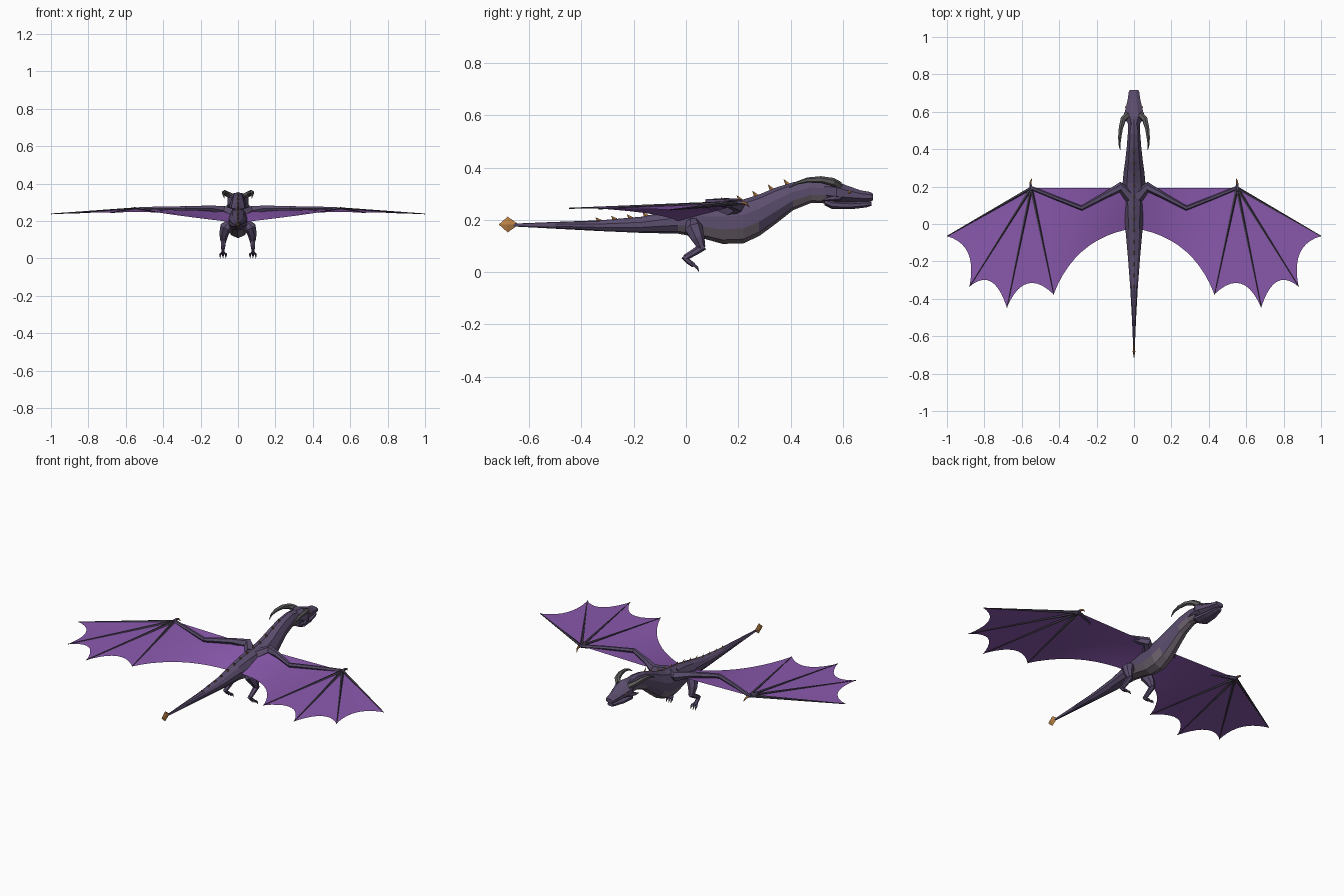
import bpy
import bmesh
from math import cos, sin, pi
from mathutils import Vector

cube = bpy.data.objects.get("Cube")
if cube:
    bpy.data.objects.remove(cube)


def material(name, r, g, b):
    m = bpy.data.materials.new(name)
    m.use_nodes = True
    m.diffuse_color = (r, g, b, 1)
    m.node_tree.nodes["Principled BSDF"].inputs["Base Color"].default_value = (r, g, b, 1)
    return m


HIDE = material("purple_hide", 0.105, 0.075, 0.155)
BELLY = material("grey_belly", 0.17, 0.135, 0.17)
BONE = material("dark_wing_bone", 0.055, 0.045, 0.07)
MEMBRANE = material("violet_membrane", 0.255, 0.10, 0.42)
HORN = material("grey_horn", 0.115, 0.108, 0.11)
AMBER = material("amber", 0.50, 0.22, 0.06)
X, Z = Vector((1, 0, 0)), Vector((0, 0, 1))


def finish(name, bm, mats):
    mesh = bpy.data.meshes.new(name)
    bm.to_mesh(mesh)
    bm.free()
    for m in mats:
        mesh.materials.append(m)
    ob = bpy.data.objects.new(name, mesh)
    bpy.context.collection.objects.link(ob)


def loft(name, rings, sides, mats, ref=X, upright=False, rule=None, turn=0.0):
    """Skin rings of (centre, radius along ref, other radius)."""
    bm = bmesh.new()
    centres = [Vector(r[0]) for r in rings]
    loops = []
    for i, (_, ra, rb) in enumerate(rings):
        a, b = centres[max(i - 1, 0)], centres[min(i + 1, len(rings) - 1)]
        t = Vector((0, 1, 0)) if upright else (b - a).normalized()
        side = (ref - t * ref.dot(t)).normalized()
        up = side.cross(t)
        angles = [pi / 2 + turn + 2 * pi * k / sides for k in range(sides)]
        loops.append([bm.verts.new(centres[i] + side * ra * cos(q) + up * rb * sin(q)) for q in angles])
    for p, q in zip(loops, loops[1:]):
        for k in range(sides):
            n = (k + 1) % sides
            bm.faces.new((p[k], p[n], q[n], q[k]))
    bm.faces.new(loops[0])
    bm.faces.new(loops[-1])
    bmesh.ops.recalc_face_normals(bm, faces=bm.faces)
    if rule:
        for f in bm.faces:
            f.material_index = rule(f)
    finish(name, bm, mats)


def tube(name, path, radii, sides, mat, s=1, ref=X):
    """Round tapering limb, mirrored when s is -1."""
    loft(name, [((x * s, y, z), r, r) for (x, y, z), r in zip(path, radii)], sides, [mat], ref)


def bezier(a, b, c, n):
    a, b, c = Vector(a), Vector(b), Vector(c)
    return [a * (1 - t) ** 2 + b * 2 * t * (1 - t) + c * t * t for t in (i / n for i in range(n + 1))]


# Body from tail to neck: y, top, bottom, half width
profile = [
    (-0.67, 0.185, 0.175, 0.004), (-0.50, 0.192, 0.166, 0.012),
    (-0.33, 0.198, 0.157, 0.022), (-0.17, 0.212, 0.150, 0.035),
    (-0.03, 0.240, 0.147, 0.048), (0.06, 0.258, 0.130, 0.054),
    (0.14, 0.268, 0.108, 0.060), (0.22, 0.278, 0.110, 0.064),
    (0.28, 0.297, 0.138, 0.058), (0.34, 0.322, 0.182, 0.049),
    (0.41, 0.344, 0.237, 0.041), (0.48, 0.355, 0.265, 0.035),
    (0.56, 0.350, 0.262, 0.032),
]


def belly_rule(f):
    return int(f.normal.z < -0.45 and f.calc_center_median().y > 0)


loft("body", [((0, y, (t + b) / 2), w, (t - b) / 2) for y, t, b, w in profile],
     10, [HIDE, BELLY], upright=True, rule=belly_rule)

# Head and jaw
skull = [(0.53, 0.352, 0.272, 0.030), (0.575, 0.350, 0.263, 0.058), (0.61, 0.334, 0.266, 0.048),
         (0.67, 0.313, 0.269, 0.034), (0.705, 0.307, 0.270, 0.029), (0.716, 0.299, 0.274, 0.023)]
jaw = [(0.53, 0.285, 0.255, 0.028), (0.56, 0.275, 0.240, 0.044), (0.63, 0.270, 0.240, 0.036),
       (0.69, 0.272, 0.247, 0.025), (0.709, 0.271, 0.253, 0.018)]
for name, rows in (("head", skull), ("jaw", jaw)):
    loft(name, [((0, y, (t + b) / 2), w * 1.05, (t - b) / 2 * 1.05) for y, t, b, w in rows],
         8, [HIDE], upright=True, turn=pi / 8)


def ridge(y):
    """Height of the back at y."""
    for (y0, t0, _, _), (y1, t1, _, _) in zip(profile, profile[1:]):
        if y0 <= y <= y1:
            return t0 + (t1 - t0) * (y - y0) / (y1 - y0)


# Spikes along the back, leaning to the tail
for i in range(13):
    y = -0.33 + i * 0.06
    h = 0.011 + 0.006 * max(0, min(1, (y + 0.3) / 0.5))
    z = ridge(y)
    loft(f"back_spike_{i + 1}", [((0, y, z - 0.005), 0.005, 0.010),
                                 ((0, y - 0.016, z + h), 0.0006, 0.0006)], 4, [AMBER])

# Flat diamond on the tail tip
loft("tail_blade", [((0, -0.715, 0.182), 0.001, 0.001), ((0, -0.682, 0.182), 0.007, 0.030),
                    ((0, -0.645, 0.182), 0.003, 0.004)], 4, [AMBER], upright=True)

# Wing landmarks on the +x side
wrist = (0.55, 0.193, 0.264)
tips = [(1.0, -0.065, 0.238), (0.88, -0.335, 0.242), (0.68, -0.447, 0.244), (0.43, -0.376, 0.246)]
bends = [(0.835, -0.11, 0.243), (0.75, -0.225, 0.248), (0.585, -0.225, 0.250)]
STEPS = 10


def membrane(name, s):
    root = (0.03, 0.193, 0.255)
    panels = [([Vector(wrist)] * (STEPS + 1), bezier(tips[i], bends[i], tips[i + 1], STEPS)) for i in range(3)]
    lead = [Vector(wrist).lerp(Vector(root), i / STEPS) for i in range(STEPS + 1)]
    panels.append((lead, bezier(tips[3], (0.32, -0.09, 0.228), (0.04, -0.03, 0.195), STEPS)))
    bm = bmesh.new()
    for front, back in panels:
        rows = [[bm.verts.new(p.lerp(q, k / 4)) for p, q in zip(front, back)] for k in range(5)]
        for r, q in zip(rows, rows[1:]):
            for i in range(STEPS):
                bm.faces.new((r[i], r[i + 1], q[i + 1], q[i]))
    for v in bm.verts:
        v.co.x *= s
    bmesh.ops.remove_doubles(bm, verts=bm.verts, dist=0.0005)
    bm.normal_update()
    bmesh.ops.reverse_faces(bm, faces=[f for f in bm.faces if f.normal.z < 0])
    for f in bm.faces:
        f.smooth = True
    finish(name, bm, [MEMBRANE])


for s, side in ((1, "left"), (-1, "right")):
    # Wing
    membrane(f"{side}_wing_membrane", s)
    tube(f"{side}_wing_arm", [(0.02, 0.145, 0.235), (0.075, 0.198, 0.256), (0.15, 0.155, 0.268),
                              (0.28, 0.085, 0.268), (0.42, 0.14, 0.268), wrist],
         [0.034, 0.028, 0.017, 0.013, 0.011, 0.010], 6, HIDE, s, Z)
    for i, tip in enumerate(tips):
        tube(f"{side}_wing_finger_{i + 1}", [wrist, tip], [0.009, 0.0022], 5, BONE, s, Z)
    tube(f"{side}_wing_thumb", [(0.55, 0.183, 0.266), (0.553, 0.216, 0.267)], [0.010, 0.007], 5, HIDE, s, Z)
    tube(f"{side}_thumb_claw", [(0.553, 0.213, 0.267), (0.551, 0.230, 0.263), (0.546, 0.243, 0.248)],
         [0.007, 0.005, 0.001], 5, AMBER, s, Z)

    # Horn sweeping back and curling down
    tube(f"{side}_horn", [(0.032, 0.585, 0.330), (0.058, 0.560, 0.345), (0.070, 0.515, 0.354),
                          (0.076, 0.465, 0.352), (0.078, 0.425, 0.341), (0.073, 0.395, 0.322)],
         [0.017, 0.016, 0.013, 0.010, 0.006, 0.001], 6, HORN, s)
    # Cheek frill and eye
    tube(f"{side}_cheek_spike", [(0.040, 0.590, 0.285), (0.054, 0.550, 0.280), (0.056, 0.520, 0.275)],
         [0.013, 0.009, 0.001], 5, HIDE, s)
    tube(f"{side}_eye", [(0.043, 0.625, 0.306), (0.046, 0.625, 0.307)], [0.006, 0.004], 6, AMBER, s, Z)

    # Leg
    loft(f"{side}_thigh", [((0.042 * s, 0.025, 0.192), 0.022, 0.024), ((0.064 * s, 0.028, 0.168), 0.034, 0.036),
                           ((0.076 * s, 0.045, 0.130), 0.025, 0.027), ((0.078 * s, 0.060, 0.092), 0.016, 0.015)],
         7, [HIDE])
    tube(f"{side}_shin", [(0.078, 0.068, 0.100), (0.079, 0.035, 0.078), (0.080, -0.004, 0.055)],
         [0.016, 0.014, 0.011], 6, HIDE, s)
    tube(f"{side}_foot", [(0.080, -0.010, 0.060), (0.080, 0.010, 0.040), (0.080, 0.030, 0.026)],
         [0.010, 0.010, 0.009], 6, HIDE, s)
    for i, spread in enumerate((-0.015, 0, 0.015)):
        x = 0.080 + spread
        tube(f"{side}_toe_{i + 1}", [(0.080 + spread * 0.3, 0.018, 0.032), (x, 0.036, 0.022), (x, 0.044, 0.014)],
             [0.006, 0.006, 0.005], 5, HIDE, s)
        tube(f"{side}_claw_{i + 1}", [(x, 0.042, 0.017), (x, 0.050, 0.001)], [0.005, 0.001], 5, HORN, s)
